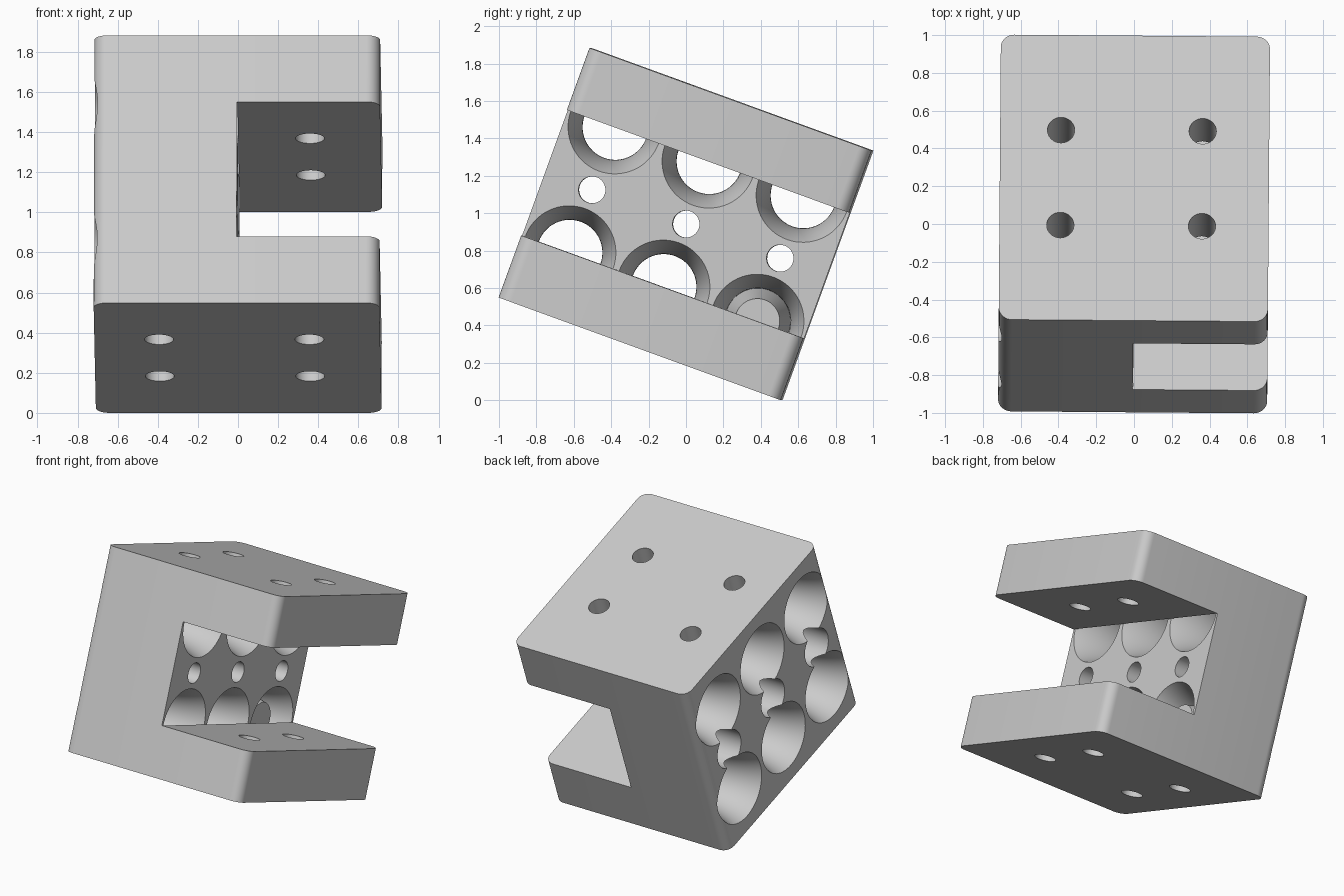
import bpy, bmesh, math
from mathutils import Matrix

cube = bpy.data.objects.get("Cube")
if cube:
    bpy.data.objects.remove(cube, do_unlink=True)

# Block size along x, y, z before it is tilted
W, D, H = 1.425, 1.605, 1.42
HALF = W / 2
PITCH, ROW = 0.535, 0.357      # spacing of the bores
RIM, NECK = 0.25, 0.175        # bore radius at the faces and in the middle
BOLT = 0.072

grey = bpy.data.materials.new("light grey")
grey.use_nodes = True
COLOUR = (0.6, 0.6, 0.6, 1)
grey.diffuse_color = COLOUR
grey.node_tree.nodes["Principled BSDF"].inputs["Base Color"].default_value = COLOUR


def make(name, bm):
    bmesh.ops.recalc_face_normals(bm, faces=bm.faces)
    mesh = bpy.data.meshes.new(name)
    bm.to_mesh(mesh)
    bm.free()
    mesh.materials.append(grey)
    ob = bpy.data.objects.new(name, mesh)
    bpy.context.collection.objects.link(ob)
    return ob


def box(name, size, centre, round_edges=0):
    bm = bmesh.new()
    bmesh.ops.create_cube(bm, size=1)
    bmesh.ops.scale(bm, vec=size, verts=bm.verts)
    if round_edges:
        upright = [e for e in bm.edges
                   if abs(e.verts[0].co.z - e.verts[1].co.z) > 0.1]
        bmesh.ops.bevel(bm, geom=upright, offset=round_edges, segments=8,
                        profile=0.5, affect='EDGES')
    bmesh.ops.translate(bm, vec=centre, verts=bm.verts)
    return make(name, bm)


def turned(name, profile, y, z, sides=64):
    """Solid of revolution along x from (x, radius) pairs."""
    bm = bmesh.new()
    rings = []
    for x, r in profile:
        rings.append([bm.verts.new((x, y + r * math.cos(i * math.tau / sides),
                                    z + r * math.sin(i * math.tau / sides)))
                      for i in range(sides)])
    for a, b in zip(rings, rings[1:]):
        for i in range(sides):
            j = (i + 1) % sides
            bm.faces.new((a[i], a[j], b[j], b[i]))
    bm.faces.new(rings[0])
    bm.faces.new(rings[-1])
    return make(name, bm)


def upright_hole(x, y):
    bm = bmesh.new()
    bmesh.ops.create_cone(bm, cap_ends=True, segments=32, radius1=BOLT,
                          radius2=BOLT, depth=H + 0.2,
                          matrix=Matrix.Translation((x, y, 0)))
    return make("bolt_hole_cutter", bm)


# Waisted bore profile: an arc that narrows to the neck halfway through the wall
R = (HALF ** 2 / 4 + (RIM - NECK) ** 2) / (2 * (RIM - NECK))
waist = []
for i in range(25):
    t = (i / 12 - 1) * (HALF / 2 + 0.002)
    waist.append((t - HALF / 2, NECK + R - math.sqrt(R * R - t * t)))

# Body with rounded upright edges and a slot open on one side
body = box("clamp_block", (W, D, H), (0, 0, 0), 0.07)
cutters = [box("slot_cutter", (1, D + 0.4, 2 * ROW), (0.5, 0, 0))]

# Waisted bores, then stepped cross holes between them
columns = (-PITCH, 0, PITCH)
for y in columns:
    for z in (-ROW, ROW):
        cutters.append(turned("bore_cutter", waist, y, z))
for y in columns:
    cutters.append(turned("cross_hole_cutter",
                          [(-HALF - 0.05, 0.135), (-0.42, 0.135),
                           (-0.42, BOLT), (0.05, BOLT)], y, 0, 32))

# Upright bolt holes through wall and arms
for x in (-0.39, 0.36):
    for y in (-PITCH / 2, PITCH / 2):
        cutters.append(upright_hole(x, y))

for c in cutters:
    c.hide_render = True
    mod = body.modifiers.new(c.name, 'BOOLEAN')
    mod.operation = 'DIFFERENCE'
    mod.solver = 'EXACT'
    mod.object = c
bpy.context.view_layer.update()
result = bpy.data.meshes.new_from_object(
    body.evaluated_get(bpy.context.evaluated_depsgraph_get()))
body.modifiers.clear()
body.data = result
result.materials.clear()
result.materials.append(grey)
for p in result.polygons:
    p.material_index = 0
for c in cutters:
    bpy.data.objects.remove(c, do_unlink=True)

# Tapered plug closing one lower bore
plug = turned("bore_plug", [(-HALF / 2, NECK + 0.004), (-0.09, 0.12)],
              PITCH, -ROW)

# Tilt everything and stand it on the ground
tilt = math.radians(20)
pose = (Matrix.Translation((0, 0, (H * math.cos(tilt) + D * math.sin(tilt)) / 2))
        @ Matrix.Rotation(math.radians(-0.45), 4, 'Z')
        @ Matrix.Rotation(-tilt, 4, 'X'))
for ob in (body, plug):
    ob.data.transform(pose)
    bpy.ops.object.select_all(action='DESELECT')
    ob.select_set(True)
    bpy.context.view_layer.objects.active = ob
    bpy.ops.object.shade_smooth_by_angle(angle=math.radians(30))
